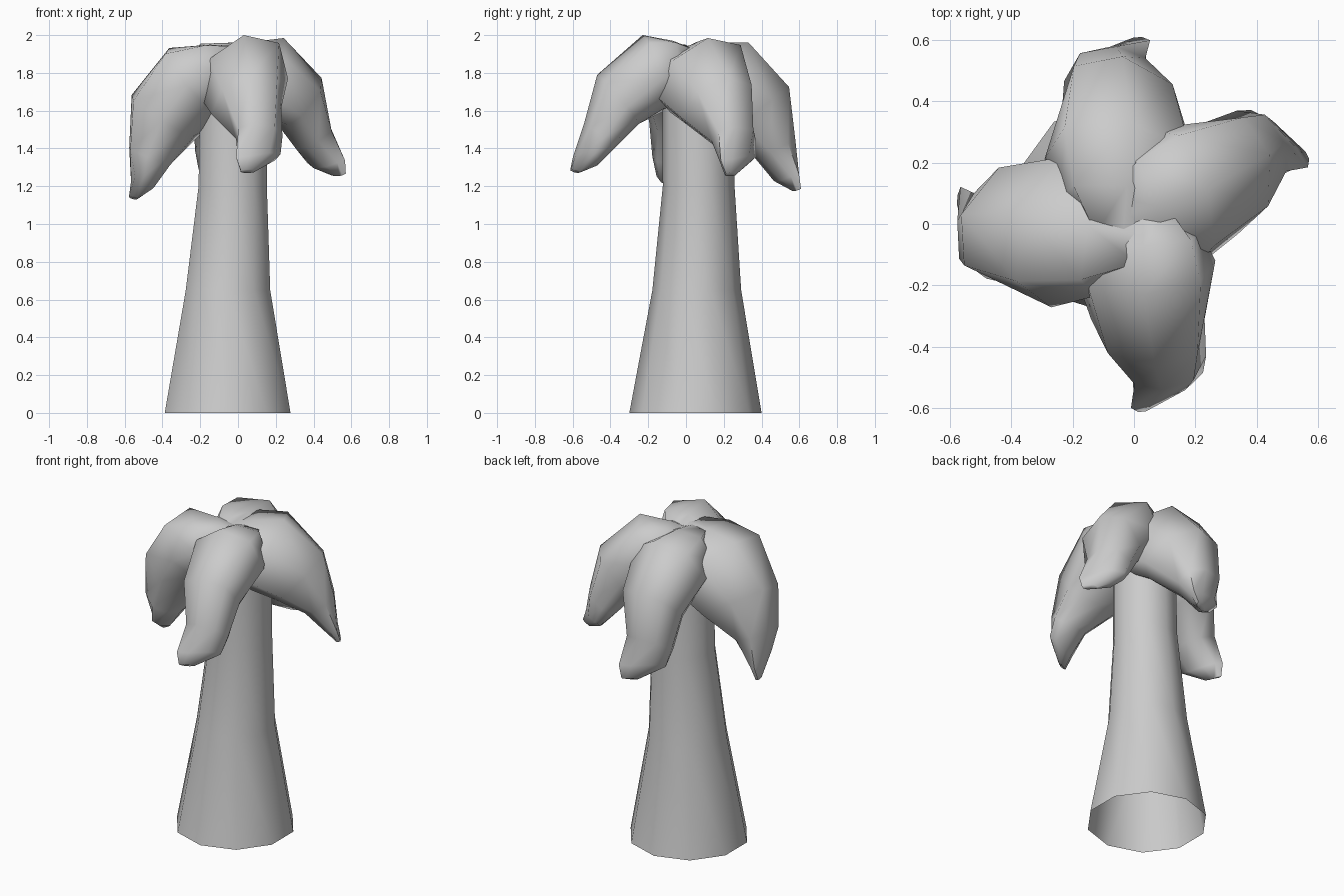
import bpy, bmesh
from math import radians, sin, cos, pi
from mathutils import Vector

if "Cube" in bpy.data.objects:
    bpy.data.objects.remove(bpy.data.objects["Cube"])


def loft(name, rings, caps):
    """Bridge equal-sized rings of points into a smooth-shaded skin."""
    bm = bmesh.new()
    loops = [[bm.verts.new(p) for p in ring] for ring in rings]
    n = len(loops[0])
    for a, b in zip(loops, loops[1:]):
        for i in range(n):
            j = (i + 1) % n
            bm.faces.new((a[i], a[j], b[j], b[i]))
    if caps:
        bm.faces.new(loops[0])
        bm.faces.new(loops[-1])
    bmesh.ops.recalc_face_normals(bm, faces=bm.faces)
    me = bpy.data.meshes.new(name)
    bm.to_mesh(me)
    bm.free()
    ob = bpy.data.objects.new(name, me)
    bpy.context.collection.objects.link(ob)
    bpy.ops.object.select_all(action='DESELECT')
    ob.select_set(True)
    bpy.context.view_layer.objects.active = ob
    bpy.ops.object.shade_smooth_by_angle(angle=radians(80))
    return ob


# Trunk: open ten-sided tapering tube (centre x, centre y, z, radius)
TRUNK = [(-0.055, 0.05, 0, 0.35), (-0.053, 0.057, 0.65, 0.235),
         (-0.028, 0.067, 1.2, 0.19), (-0.025, 0.06, 1.75, 0.185)]
loft("trunk", [[(x + r * sin(k * pi / 5), y + r * cos(k * pi / 5), z) for k in range(10)]
               for x, y, z, r in TRUNK], False)

# Leaf stations: outer, left, inner, right points as (outward, sideways, height)
LEAF = [
    [(-0.06, 0.03, 1.92), (-0.02, -0.09, 1.82), (0.00, 0.03, 1.66), (-0.02, 0.13, 1.84)],
    [(0.07, 0.03, 1.97), (0.04, -0.18, 1.74), (0.05, 0.03, 1.62), (0.03, 0.22, 1.82)],
    [(0.23, 0.03, 2.00), (0.14, -0.20, 1.67), (0.12, 0.03, 1.61), (0.12, 0.265, 1.77)],
    [(0.47, 0.07, 1.79), (0.31, -0.14, 1.58), (0.25, 0.06, 1.53), (0.31, 0.23, 1.62)],
    [(0.54, 0.09, 1.53), (0.45, -0.01, 1.45), (0.37, 0.12, 1.41), (0.43, 0.235, 1.46)],
    [(0.585, 0.06, 1.36), (0.56, 0.00, 1.34), (0.47, 0.12, 1.31), (0.485, 0.225, 1.37)],
    [(0.61, 0.04, 1.29), (0.595, 0.015, 1.275), (0.57, 0.06, 1.27), (0.56, 0.09, 1.28)],
]
PUSH = [0, 0.5, 1, 0.6, 0.3, 0, 0]
PIVOT = 1.8


def leaf_ring(pts, push):
    """Round four control points into an eight-point section, fuller on the outside."""
    pts = [Vector(p) for p in pts]
    pts[0] += Vector((push, 0, -0.4 * push))
    pts[3] += Vector((push, 0.3 * push, 0))
    mid = sum(pts, Vector()) / 4
    ring = []
    for i, full in enumerate((0.78, 0.68, 0.68, 0.8)):
        p, q = pts[i], pts[(i + 1) % 4]
        ring += [p, mid + full * ((p - mid) + (q - mid))]
    return ring


def place(p, turn, droop, scale):
    """Droop and scale a leaf point about its root, then turn it around the trunk."""
    u, v, h = p.x, p.y, p.z - PIVOT
    u, h = u * cos(droop) + h * sin(droop), h * cos(droop) - u * sin(droop)
    x, y, a = v * scale, -u * scale, radians(turn)
    return (x * cos(a) - y * sin(a), x * sin(a) + y * cos(a), PIVOT + h * scale)


# Four drooping leaves: turn, droop, scale, extra shoulder reach
for name, turn, droop, scale, reach in [
        ("front_leaf", 0, 0, 1, 0), ("right_leaf", 109, 0.02, 1.01, 0.03),
        ("back_leaf", 176, 0.09, 1.08, 0.06), ("left_leaf", 259, 0.15, 1.1, 0.08)]:
    loft(name, [[place(p, turn, droop, scale) for p in leaf_ring(s, w * reach)]
                for s, w in zip(LEAF, PUSH)], True)
